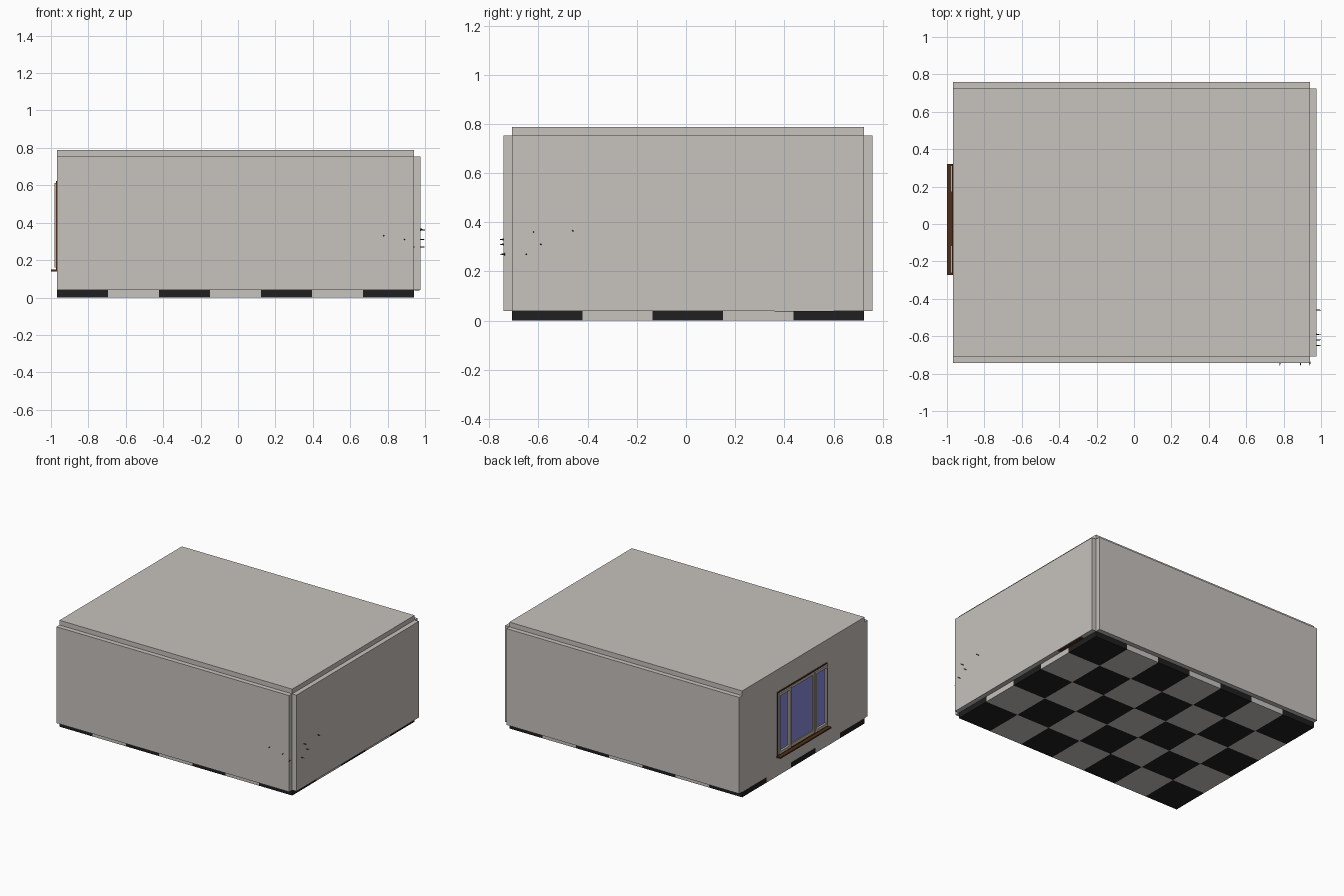
import bpy, bmesh
from mathutils import Vector, Matrix

cube = bpy.data.objects.get("Cube")
if cube:
    bpy.data.objects.remove(cube, do_unlink=True)


def material(name, colour):
    m = bpy.data.materials.new(name)
    m.use_nodes = True
    m.diffuse_color = (*colour, 1)
    m.node_tree.nodes["Principled BSDF"].inputs["Base Color"].default_value = (*colour, 1)
    return m


PLASTER = material("warm white plaster", (0.57, 0.54, 0.51))
BLACK = material("black tile", (0.014, 0.014, 0.014))
WOOD = material("dark brown wood", (0.075, 0.028, 0.01))
SASH = material("pale sash", (0.5, 0.45, 0.38))
GLASS = material("blue glass", (0.25, 0.25, 0.7))
LEAF = material("dark leaf", (0.03, 0.04, 0.02))


def finish(name, bm, *mats):
    mesh = bpy.data.meshes.new(name)
    bm.to_mesh(mesh)
    bm.free()
    for m in mats:
        mesh.materials.append(m)
    ob = bpy.data.objects.new(name, mesh)
    bpy.context.collection.objects.link(ob)
    return ob


def add_box(bm, x, y, z):
    size = Vector((x[1] - x[0], y[1] - y[0], z[1] - z[0]))
    centre = Vector((sum(x), sum(y), sum(z))) / 2
    bmesh.ops.create_cube(bm, size=1, matrix=Matrix.Translation(centre) @ Matrix.Diagonal((*size, 1)))


def box(name, mat, x, y, z):
    bm = bmesh.new()
    add_box(bm, x, y, z)
    return finish(name, bm, mat)


def frame(name, mat, x, y, z, hole_y, hole_z):
    """Upright panel facing x with a rectangular opening."""
    bm = bmesh.new()
    add_box(bm, x, (y[0], hole_y[0]), z)
    add_box(bm, x, (hole_y[1], y[1]), z)
    add_box(bm, x, hole_y, (z[0], hole_z[0]))
    add_box(bm, x, hole_y, (hole_z[1], z[1]))
    return finish(name, bm, mat)


# Main extents of the room
X = (-0.967, 0.94)
Y = (-0.708, 0.724)
Z = (0.04, 0.753)
T = 0.035

# Chequered floor slab
bm = bmesh.new()
bmesh.ops.create_grid(bm, x_segments=7, y_segments=5, size=0.5)
for f in bm.faces:
    c = f.calc_center_median()
    f.material_index = 1 - (int((c.x + 0.5) * 7) + int((c.y + 0.5) * 5)) % 2
bmesh.ops.scale(bm, vec=(X[1] - X[0], Y[1] - Y[0], 1), verts=bm.verts)
bmesh.ops.translate(bm, vec=(sum(X) / 2, sum(Y) / 2, 0), verts=bm.verts)
floor = finish("chequered_floor", bm, PLASTER, BLACK)
solid = floor.modifiers.new("Thickness", "SOLIDIFY")
solid.thickness = Z[0]
solid.offset = 1

# Walls and ceiling
box("front_wall", PLASTER, X, (Y[0] - T, Y[0]), Z)
box("back_wall", PLASTER, X, (Y[1], Y[1] + T), Z)
box("left_wall", PLASTER, (X[1], X[1] + T), Y, Z)
box("ceiling", PLASTER, X, Y, (Z[1], Z[1] + T))
OPEN_Y, OPEN_Z = (-0.25, 0.3), (0.165, 0.6)
frame("window_wall", PLASTER, (X[0], X[0] + T), Y, Z, OPEN_Y, OPEN_Z)

# Window: outer frame, sill, fixed centre light and two side casements
frame("window_frame", WOOD, (-0.972, -0.935), (-0.268, 0.318), (0.15, 0.622), OPEN_Y, OPEN_Z)
box("window_sill", WOOD, (-1.0, -0.94), (-0.272, 0.322), (0.14, 0.15))
sashes = {"right_casement": (-0.262, -0.115),
          "centre_light": (-0.115, 0.17),
          "left_casement": (0.17, 0.312)}
for name, (a, b) in sashes.items():
    front = -0.973 if name == "centre_light" else -0.982
    inner = (a + 0.016, b - 0.016)
    frame(name + "_sash", SASH, (front, -0.955), (a, b), (0.16, 0.612), inner, (0.182, 0.592))
    box(name + "_glass", GLASS, (-0.967, -0.96), inner, (0.182, 0.592))

# Wooden strip under the left wall
box("wall_base_strip", WOOD, (X[1] + 0.004, X[1] + 0.03), (0.36, 0.6), (0.037, 0.041))

# Leaf tips that poke through the front left corner
for side, spots in (("left", ((-0.65, 0.27), (-0.59, 0.31), (-0.62, 0.36), (-0.46, 0.365))),
                    ("front", ((0.89, 0.31), (0.94, 0.27), (0.78, 0.33)))):
    for along, height in spots:
        tip = (Vector((0.98, along, height)) if side == "left"
               else Vector((along, Y[0] - T - 0.003, height)))
        aim = Vector((1, 0, 0)) if side == "left" else Vector((0, -1, 0))
        bm = bmesh.new()
        rot = aim.to_track_quat("Z", "Y").to_matrix().to_4x4()
        bmesh.ops.create_cone(bm, cap_ends=True, segments=4, radius1=0.005, radius2=0.001,
                              depth=0.04 if side == "left" else 0.02,
                              matrix=Matrix.Translation(tip) @ rot)
        finish(side + "_leaf_tip", bm, LEAF)
